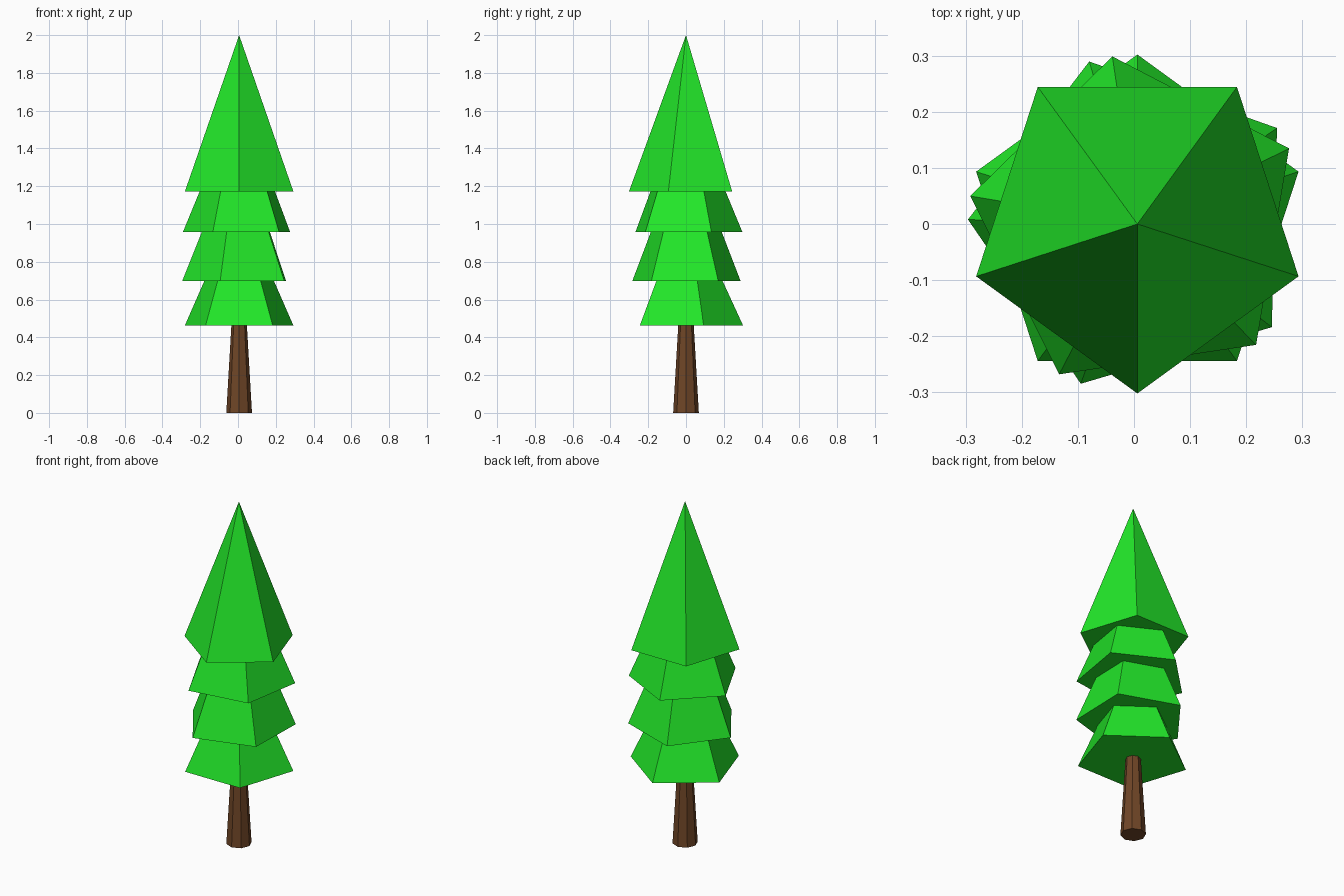
import bpy
from math import radians

if "Cube" in bpy.data.objects:
    bpy.data.objects.remove(bpy.data.objects["Cube"])

CX = 0.006  # trunk axis, slightly off the bounding-box centre


def material(name, color):
    m = bpy.data.materials.new(name)
    m.diffuse_color = color
    m.use_nodes = True
    m.node_tree.nodes["Principled BSDF"].inputs["Base Color"].default_value = m.diffuse_color
    return m


def cone(name, sides, r1, r2, z0, z1, angle, mat):
    # Flat-faced cone whose first corner points along the given angle
    bpy.ops.mesh.primitive_cone_add(vertices=sides, radius1=r1, radius2=r2,
                                    depth=z1 - z0, location=(CX, 0, (z0 + z1) / 2),
                                    rotation=(0, 0, radians(angle - 90)))
    ob = bpy.context.object
    ob.name = name
    ob.data.materials.append(mat)
    return ob


green = material("foliage", (0.016, 0.80, 0.022, 1))
brown = material("bark", (0.16, 0.06, 0.02, 1))

# Tapered trunk, running up inside the lowest tier
cone("trunk", 8, 0.068, 0.036, 0.0, 0.55, 90, brown)

# Stacked five-sided foliage tiers: bottom, apex height, twist
tiers = [
    (0.463, 1.12, 90),
    (0.697, 1.45, 106.5),
    (0.957, 1.68, 98.5),
    (1.172, 2.00, -90),
]
for i, (bottom, apex, twist) in enumerate(tiers, 1):
    cone(f"foliage_tier_{i}", 5, 0.302, 0.0, bottom, apex, twist, green)
